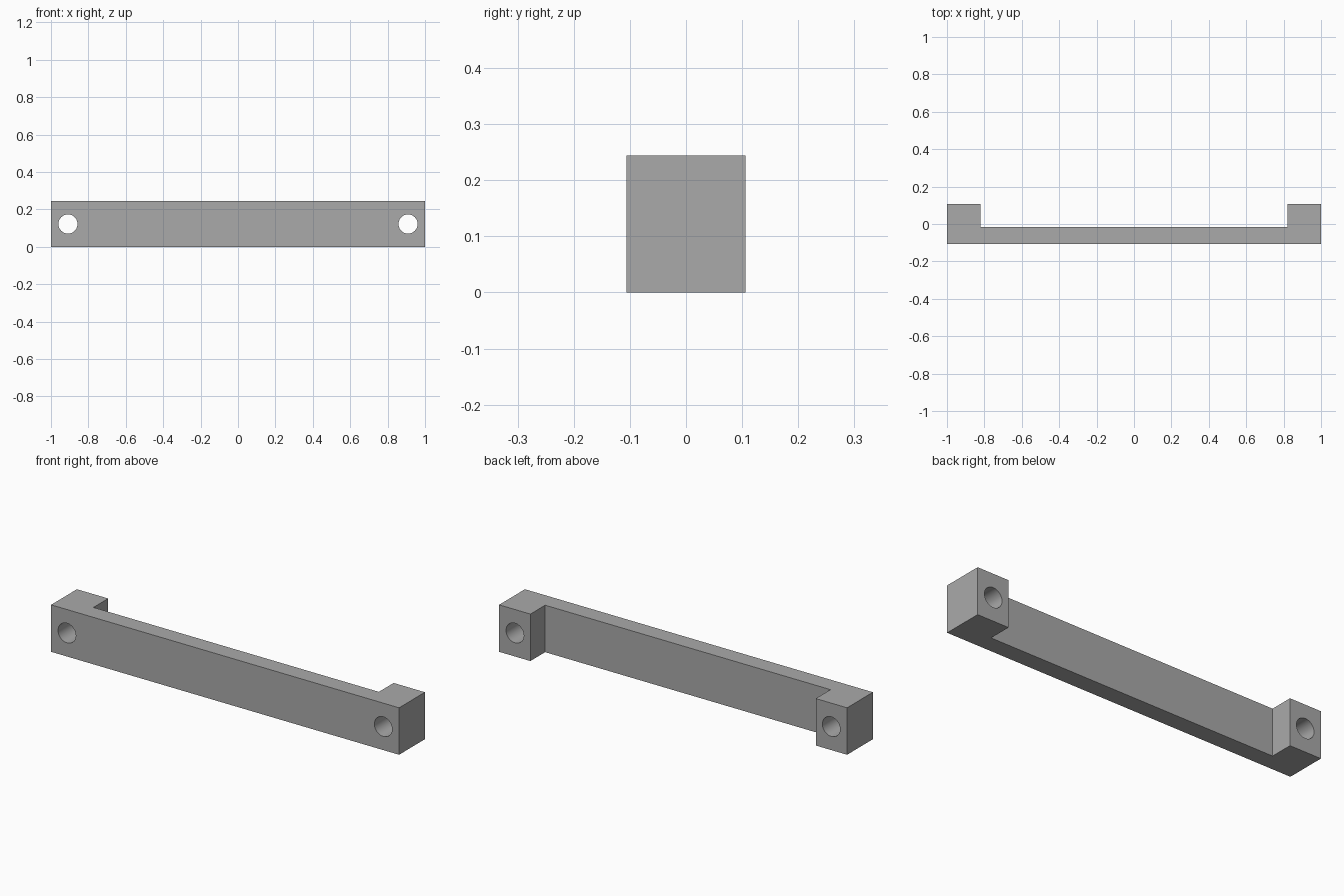
import bpy
import bmesh
from math import radians

if "Cube" in bpy.data.objects:
    bpy.data.objects.remove(bpy.data.objects["Cube"], do_unlink=True)

LENGTH, DEPTH, HEIGHT = 2.0, 0.212, 0.244
FOOT_X, BAR_BACK = 0.82, -0.015
HOLE_X, HOLE_Z, HOLE_R = 0.909, 0.122, 0.051

# Plain grey material
grey = bpy.data.materials.new("grey")
grey.use_nodes = True
colour = (0.4, 0.4, 0.4, 1)
grey.diffuse_color = colour
grey.node_tree.nodes["Principled BSDF"].inputs["Base Color"].default_value = colour

# Bar with two feet: mirrored plan outline, extruded upward
half = [(LENGTH / 2, -DEPTH / 2), (LENGTH / 2, DEPTH / 2),
        (FOOT_X, DEPTH / 2), (FOOT_X, BAR_BACK)]
outline = half + [(-x, y) for x, y in reversed(half)]
bm = bmesh.new()
base = bm.faces.new([bm.verts.new((x, y, 0)) for x, y in outline])
top = bmesh.ops.extrude_face_region(bm, geom=[base])["geom"]
bmesh.ops.translate(bm, vec=(0, 0, HEIGHT),
                    verts=[v for v in top if isinstance(v, bmesh.types.BMVert)])
bmesh.ops.recalc_face_normals(bm, faces=bm.faces)
mesh = bpy.data.meshes.new("mounting_bar")
bm.to_mesh(mesh)
bm.free()
mesh.materials.append(grey)
bar = bpy.data.objects.new("mounting_bar", mesh)
bpy.context.collection.objects.link(bar)

# Through holes in both feet
for side in (-1, 1):
    bpy.ops.mesh.primitive_cylinder_add(
        vertices=48, radius=HOLE_R, depth=DEPTH * 2,
        location=(side * HOLE_X, 0, HOLE_Z), rotation=(radians(90), 0, 0))
    cutter = bpy.context.object
    cutter.name = "hole_cutter"
    cutter.hide_render = True
    cutter.data.materials.append(grey)
    cut = bar.modifiers.new("screw_hole", "BOOLEAN")
    cut.operation, cut.solver, cut.object = "DIFFERENCE", "EXACT", cutter
    bpy.context.view_layer.objects.active = bar
    bpy.ops.object.modifier_apply(modifier=cut.name)
    bpy.data.objects.remove(cutter, do_unlink=True)

# Smooth hole walls, sharp edges elsewhere
bpy.ops.object.select_all(action="DESELECT")
bar.select_set(True)
bpy.context.view_layer.objects.active = bar
bpy.ops.object.shade_smooth_by_angle(angle=radians(30))
